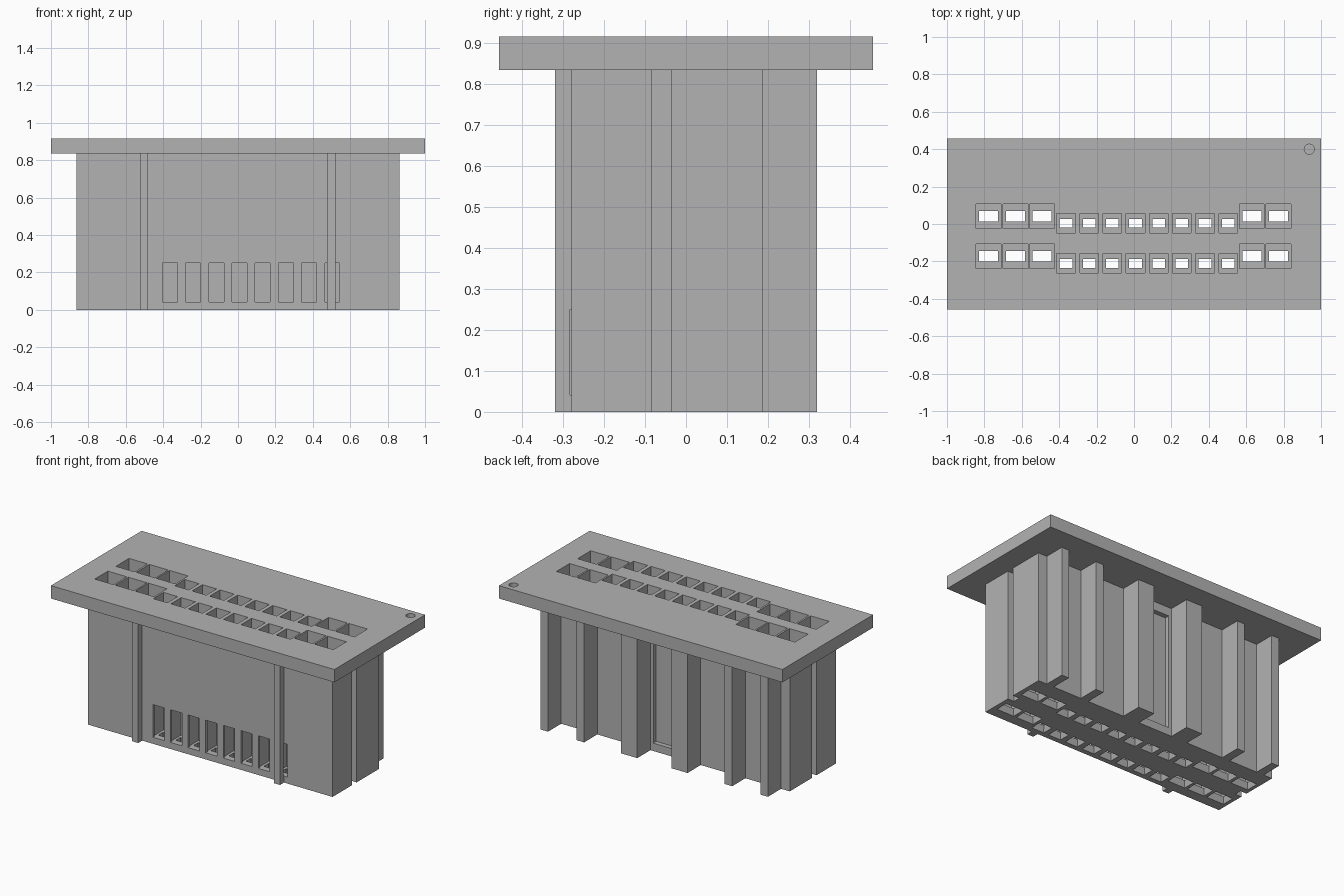
import bpy
import bmesh
from math import pi, cos, sin

old = bpy.data.objects.get("Cube")
if old:
    bpy.data.objects.remove(old, do_unlink=True)

grey = bpy.data.materials.new("plain grey")
grey.use_nodes = True
colour = (0.45, 0.45, 0.45, 1)
grey.diffuse_color = colour
grey.node_tree.nodes["Principled BSDF"].inputs["Base Color"].default_value = colour


def loft(bm, rings):
    """Closed solid through rings of equal length, listed bottom to top."""
    loops = [[bm.verts.new(p) for p in ring] for ring in rings]
    bm.faces.new(loops[0][::-1])
    bm.faces.new(loops[-1])
    n = len(loops[0])
    for a, b in zip(loops, loops[1:]):
        for i in range(n):
            j = (i + 1) % n
            bm.faces.new((a[i], a[j], b[j], b[i]))


def rect(cx, cy, w, d, z):
    return [(cx + sx * w / 2, cy + sy * d / 2, z)
            for sx, sy in ((-1, -1), (1, -1), (1, 1), (-1, 1))]


def box(bm, x0, x1, y0, y1, z0, z1):
    cx, cy, w, d = (x0 + x1) / 2, (y0 + y1) / 2, x1 - x0, y1 - y0
    loft(bm, [rect(cx, cy, w, d, z0), rect(cx, cy, w, d, z1)])


def finish(name, bm):
    bmesh.ops.recalc_face_normals(bm, faces=bm.faces[:])
    mesh = bpy.data.meshes.new(name)
    bm.to_mesh(mesh)
    bm.free()
    mesh.materials.append(grey)
    ob = bpy.data.objects.new(name, mesh)
    bpy.context.collection.objects.link(ob)
    return ob


def combine(target, other, operation):
    mod = target.modifiers.new(other.name, 'BOOLEAN')
    mod.operation = operation
    mod.solver = 'EXACT'
    mod.object = other
    other.hide_render = True
    bpy.context.view_layer.objects.active = target
    bpy.ops.object.modifier_apply(modifier=mod.name)
    bpy.data.objects.remove(other, do_unlink=True)


# Body outline with side grooves, front ribs and back ribs
half, front, back, rib_back = 0.863, -0.28, 0.187, 0.32
outline = [(-half, front)]
for x0, x1 in ((-0.523, -0.48), (0.477, 0.52)):
    outline += [(x0, front), (x0, -0.32), (x1, -0.32), (x1, front)]
outline.append((half, front))
groove = [(half, -0.083), (half - 0.045, -0.083), (half - 0.045, -0.037), (half, -0.037)]
outline += groove
outline.append((half, back))
ribs = [(0.75, 0.802), (0.495, 0.55), (0.12, 0.235)]
for x0, x1 in ribs + [(-b, -a) for a, b in reversed(ribs)]:
    outline += [(x1, back), (x1, rib_back), (x0, rib_back), (x0, back)]
outline.append((-half, back))
outline += [(-x, y) for x, y in reversed(groove)]

bm = bmesh.new()
loft(bm, [[(x, y, z) for x, y in outline] for z in (0, 0.86)])
housing = finish("connector_housing", bm)

# Top flange
bm = bmesh.new()
box(bm, -1, 1, -0.457, 0.457, 0.835, 0.917)
combine(housing, finish("flange", bm), 'UNION')

# Terminal cavities with a narrow floor opening that flares at the underside
bm = bmesh.new()
large = [(x, y, 0.132, 0.132, 0.102, 0.056) for y in (0.041, -0.172)
         for x in (-0.778, -0.634, -0.492, 0.63, 0.773)]
small_x = [-0.364 + 0.124 * i for i in range(8)]
small = [(x, y, 0.1, 0.104, 0.068, 0.048) for y in (0.004, -0.211) for x in small_x]
for x, y, w, d, hw, hd in large + small:
    loft(bm, [rect(x, y, hw + 0.026, hd + 0.032, -0.01),
              rect(x, y, hw, hd, 0.04),
              rect(x, y, w, d, 0.04),
              rect(x, y, w, d, 1.0)])
combine(housing, finish("cavity_cutter", bm), 'DIFFERENCE')

# Front windows, back pocket and blind marker hole
bm = bmesh.new()
for x in small_x:
    box(bm, x - 0.04, x + 0.04, -0.283, -0.25, 0.042, 0.25)
box(bm, -0.1, 0.1, 0.157, 0.25, 0.05, 0.78)
circle = [(0.937 + 0.027 * cos(i * pi / 12), 0.4 + 0.027 * sin(i * pi / 12))
          for i in range(24)]
loft(bm, [[(x, y, z) for x, y in circle] for z in (0.877, 1.0)])
combine(housing, finish("detail_cutter", bm), 'DIFFERENCE')
